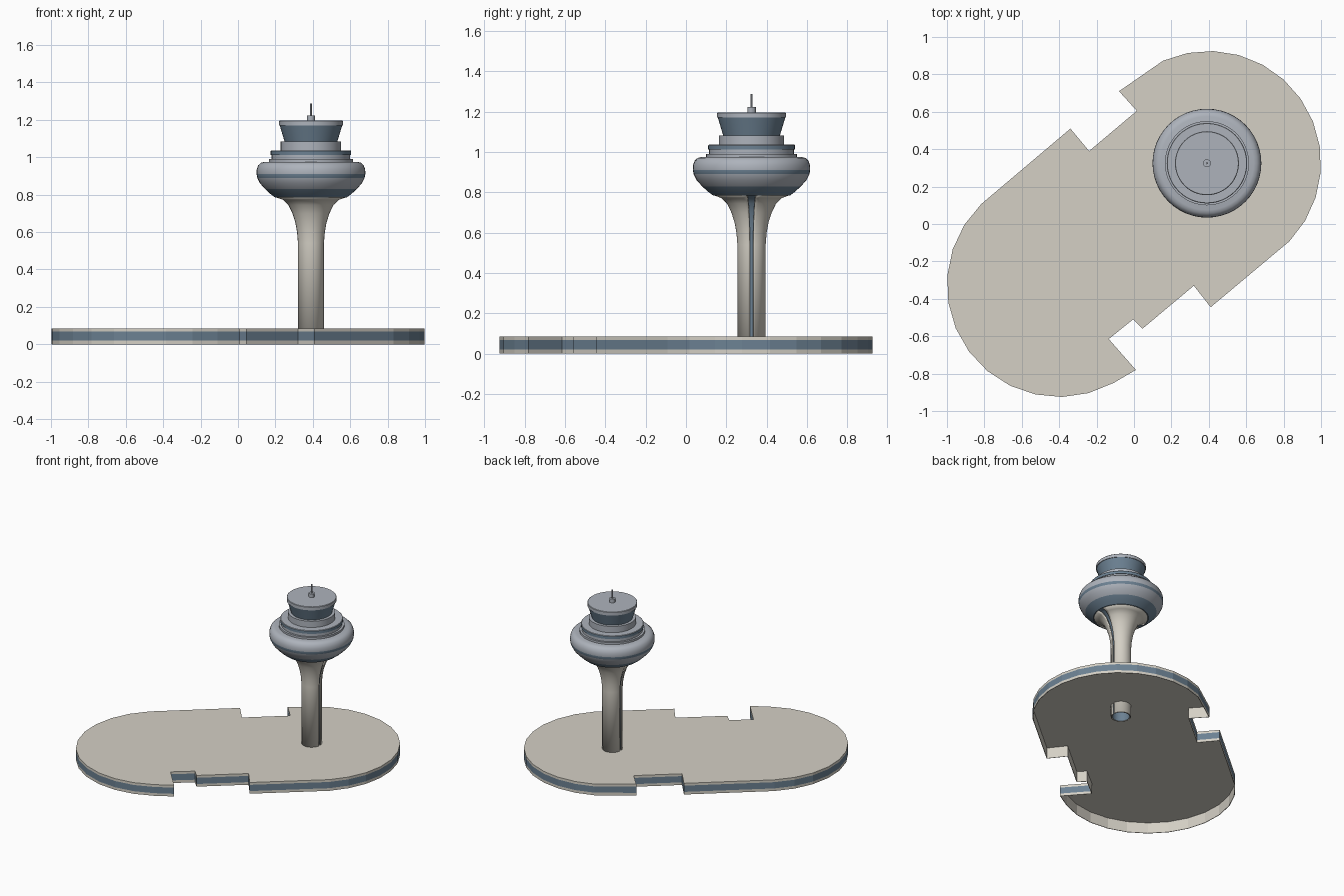
import bpy, bmesh, math
from mathutils import Vector

cube = bpy.data.objects.get("Cube")
if cube:
    bpy.data.objects.remove(cube, do_unlink=True)


def material(name, rgb):
    mat = bpy.data.materials.new(name)
    mat.use_nodes = True
    mat.diffuse_color = (*rgb, 1)
    mat.node_tree.nodes["Principled BSDF"].inputs["Base Color"].default_value = (*rgb, 1)
    return mat


GLASS = material("blue_glass", (0.15, 0.22, 0.29))
STONE = material("pale_concrete", (0.66, 0.63, 0.56))
METAL = material("grey_cladding", (0.42, 0.45, 0.50))
CENTRE = Vector((0.39, 0.325, 0))
SEGMENTS = 48


def finish(bm, name, mats, smooth=True):
    mesh = bpy.data.meshes.new(name)
    bm.to_mesh(mesh)
    bm.free()
    for mat in mats:
        mesh.materials.append(mat)
    obj = bpy.data.objects.new(name, mesh)
    bpy.context.collection.objects.link(obj)
    if smooth:
        bpy.ops.object.select_all(action="DESELECT")
        obj.select_set(True)
        bpy.context.view_layer.objects.active = obj
        bpy.ops.object.shade_smooth_by_angle(angle=math.radians(30))
    return obj


def lathe(name, profile, mats, bands=(), skip=(), segments=SEGMENTS):
    """Revolve (radius, height) points; bands are height ranges in the second material."""
    bm = bmesh.new()
    rings = []
    for r, z in profile:
        rings.append([bm.verts.new((r * math.cos(a), r * math.sin(a), z))
                      for a in (math.tau * i / segments for i in range(segments))])
    for low, high in zip(rings, rings[1:]):
        for i in range(segments):
            if i in skip:
                continue
            j = (i + 1) % segments
            face = bm.faces.new((low[i], low[j], high[j], high[i]))
            mid = face.calc_center_median().z
            face.material_index = int(any(a < mid < b for a, b in bands))
    bmesh.ops.remove_doubles(bm, verts=bm.verts, dist=0.0001)
    obj = finish(bm, name, mats)
    obj.location = CENTRE
    return obj


def wall_thickness(obj, thickness, material_shift=0):
    mod = obj.modifiers.new("wall_thickness", "SOLIDIFY")
    mod.thickness = thickness
    mod.offset = -1
    mod.material_offset = material_shift
    mod.material_offset_rim = material_shift


def arc(cx, cy, radius, start, end, steps):
    angles = (math.radians(start + (end - start) * i / steps) for i in range(steps + 1))
    return [(cx + radius * math.cos(a), cy + radius * math.sin(a)) for a in angles]


# Terminal base: hollow rounded slab with notched long sides and a glazed band
outline = [(-0.08, 0.71)]
outline += arc(0.4, 0.325, 0.6, 114, -44, 12)
outline += [(0.41, -0.445), (0.32, -0.33), (0.045, -0.56), (-0.005, -0.51),
            (-0.135, -0.615), (0.01, -0.78)]
outline += arc(-0.4, -0.325, 0.6, -61, -226, 12)
outline += [(-0.34, 0.51), (-0.24, 0.39), (0.015, 0.605)]
outline.reverse()

bm = bmesh.new()
levels = [[bm.verts.new((x, y, z)) for x, y in outline] for z in (0, 0.02, 0.067, 0.085)]
for band, (low, high) in enumerate(zip(levels, levels[1:])):
    for i in range(len(outline)):
        j = (i + 1) % len(outline)
        bm.faces.new((low[i], low[j], high[j], high[i])).material_index = int(band != 1)
bm.faces.new(levels[-1]).material_index = 1
base = finish(bm, "terminal_base", [GLASS, STONE], smooth=False)
wall_thickness(base, 0.004, material_shift=1)

# Flared shaft with a slot down each side, and the glass core behind the slots
shaft_profile = [(0.07, 0), (0.07, 0.54), (0.075, 0.6), (0.084, 0.65), (0.1, 0.7),
                 (0.122, 0.745), (0.15, 0.772), (0.19, 0.786)]
half = SEGMENTS // 2
shaft = lathe("tower_shaft", shaft_profile, [STONE],
              skip=(0, SEGMENTS - 1, half, half - 1))
wall_thickness(shaft, 0.008)
lathe("glass_core", [(r * 0.84, z) for r, z in shaft_profile], [GLASS])

# Bulging pod with glazed underside and a thin window band
lathe("main_pod",
      [(0, 0.784), (0.19, 0.784), (0.218, 0.805), (0.245, 0.83), (0.272, 0.86),
       (0.287, 0.89), (0.291, 0.91), (0.29, 0.935), (0.282, 0.957), (0.268, 0.97),
       (0.25, 0.975), (0, 0.975)],
      [METAL, GLASS], bands=[(0.78, 0.83), (0.89, 0.91)])

# Stepped decks above the pod
lathe("lower_deck",
      [(0.225, 0.97), (0.225, 0.99), (0.21, 0.99), (0.21, 1.012), (0.215, 1.012),
       (0.215, 1.033), (0.212, 1.036), (0, 1.036)],
      [METAL, GLASS], bands=[(1.0121, 1.034)])
lathe("upper_deck", [(0.162, 1.03), (0.162, 1.083), (0, 1.083)], [METAL])

# Control cab with outward-leaning glass and a flat roof
lathe("control_cab",
      [(0.14, 1.08), (0.167, 1.17), (0.171, 1.17), (0.171, 1.193), (0.168, 1.196), (0, 1.196)],
      [METAL, GLASS], bands=[(1.08, 1.169)])

# Roof mast
lathe("mast_mount", [(0.021, 1.19), (0.021, 1.224), (0, 1.224)], [METAL], segments=12)
lathe("mast_rod", [(0.006, 1.22), (0.006, 1.287), (0, 1.287)], [METAL], segments=8)
